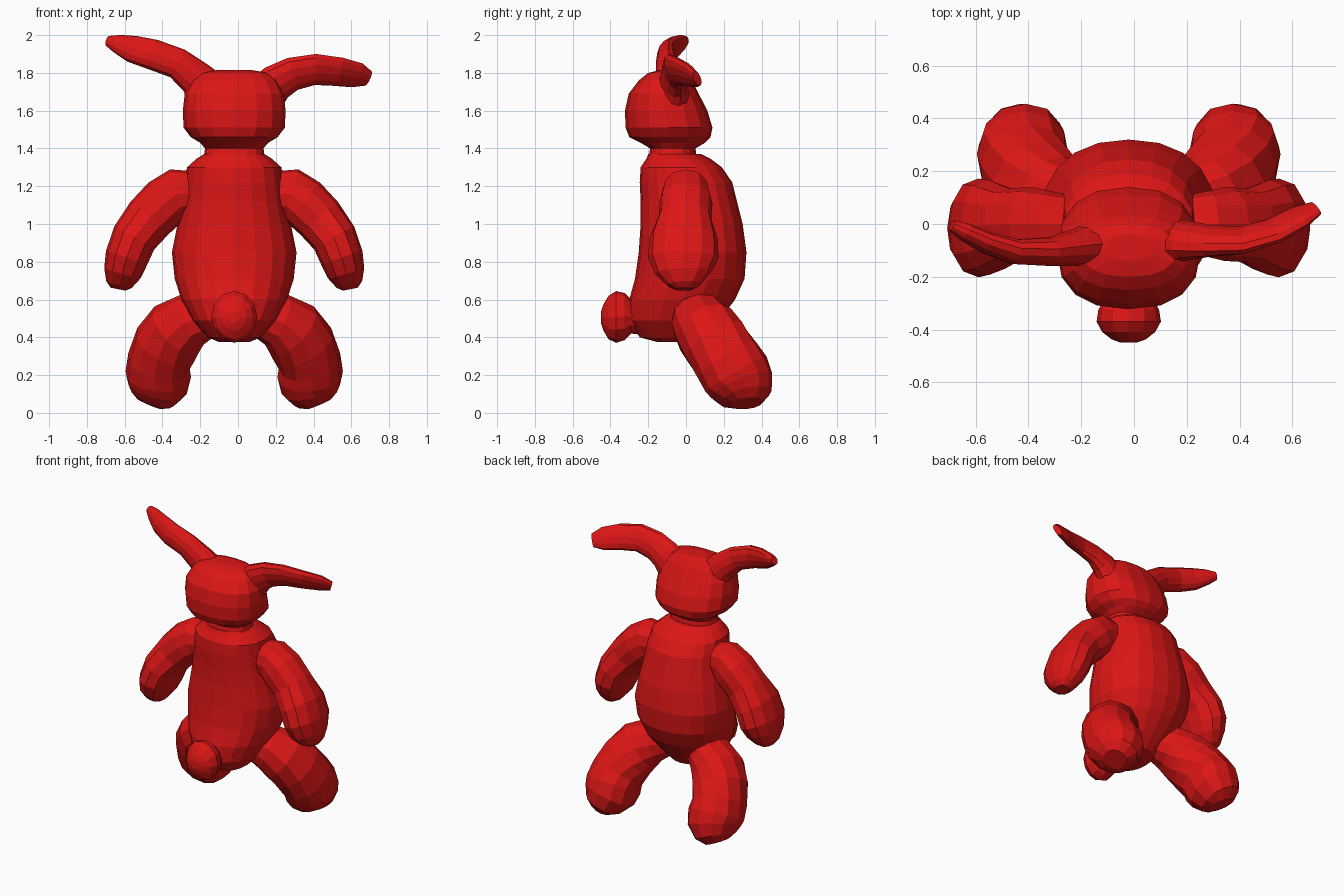
import bpy, bmesh, math
from mathutils import Vector

mat = bpy.data.materials.new("red_plush")
mat.diffuse_color = (0.72, 0.008, 0.008, 1)
MID = -0.02  # the figure's own middle plane


def loft(name, rings, sides=12, axis=None, power=1.0, mirror=False, hint=(0, 1, 0)):
    """rings: (x, y, z, half size towards hint, half size across)"""
    pts = [Vector(r[:3]) for r in rings]
    bm = bmesh.new()
    loops = []
    for i, r in enumerate(rings):
        t = Vector(axis) if axis else pts[min(i + 1, len(pts) - 1)] - pts[max(i - 1, 0)]
        t.normalize()
        h = Vector(hint) if abs(t.y) < 0.95 else Vector((0, 0, 1))
        u = (h - t * h.dot(t)).normalized()
        v = t.cross(u)
        loop = []
        for k in range(sides):
            a = 2 * math.pi * k / sides
            c, s = math.cos(a), math.sin(a)
            c = math.copysign(abs(c) ** power, c)
            s = math.copysign(abs(s) ** power, s)
            p = pts[i] + u * c * r[3] + v * s * r[4]
            if mirror:
                p.x = 2 * MID - p.x
            loop.append(bm.verts.new(p))
        loops.append(loop)
    for a, b in zip(loops, loops[1:]):
        for k in range(sides):
            n = (k + 1) % sides
            bm.faces.new((a[k], a[n], b[n], b[k]))
    bm.faces.new(loops[0])
    bm.faces.new(loops[-1])
    bmesh.ops.recalc_face_normals(bm, faces=bm.faces)
    me = bpy.data.meshes.new(name)
    bm.to_mesh(me)
    bm.free()
    me.materials.append(mat)
    ob = bpy.data.objects.new(name, me)
    bpy.context.collection.objects.link(ob)
    return ob


UP = (0, 0, 1)

# pear-shaped torso
loft("body", [
    (MID, -0.06, 0.375, 0.09, 0.08), (MID, -0.075, 0.40, 0.17, 0.14),
    (MID, -0.065, 0.49, 0.24, 0.22), (MID, -0.02, 0.60, 0.28, 0.28),
    (MID, 0.02, 0.71, 0.29, 0.315), (MID, 0.035, 0.85, 0.285, 0.33),
    (MID, 0.03, 1.00, 0.27, 0.30), (MID, 0.015, 1.12, 0.255, 0.275),
    (MID, 0.0, 1.22, 0.245, 0.262), (MID, -0.025, 1.30, 0.215, 0.25),
    (MID, -0.04, 1.345, 0.17, 0.20), (MID, -0.06, 1.37, 0.14, 0.16)],
    sides=20, axis=UP, power=0.9)

# head with narrow neck
loft("head", [
    (MID, -0.07, 1.33, 0.13, 0.165), (MID, -0.07, 1.40, 0.12, 0.155),
    (MID, -0.07, 1.43, 0.17, 0.18), (MID, -0.085, 1.46, 0.215, 0.23),
    (MID, -0.09, 1.51, 0.23, 0.268), (MID, -0.105, 1.60, 0.218, 0.272),
    (MID, -0.118, 1.69, 0.185, 0.262), (MID, -0.11, 1.76, 0.14, 0.225),
    (MID, -0.10, 1.80, 0.10, 0.18), (MID, -0.09, 1.815, 0.05, 0.09)],
    sides=16, axis=UP, power=0.85)

# stubby tail
loft("tail", [
    (MID, -0.20, 0.51, 0.10, 0.10), (MID, -0.29, 0.51, 0.09, 0.095),
    (MID, -0.325, 0.51, 0.125, 0.115), (MID, -0.37, 0.508, 0.137, 0.122),
    (MID, -0.41, 0.505, 0.115, 0.10), (MID, -0.437, 0.505, 0.07, 0.065),
    (MID, -0.45, 0.505, 0.03, 0.03)], axis=(0, 1, 0))

# floppy ears, one higher than the other
loft("left_ear", [
    (-0.15, -0.08, 1.69, 0.09, 0.12), (-0.225, -0.09, 1.775, 0.07, 0.095),
    (-0.32, -0.105, 1.85, 0.055, 0.083), (-0.45, -0.105, 1.897, 0.048, 0.082),
    (-0.56, -0.07, 1.927, 0.04, 0.073), (-0.64, -0.03, 1.955, 0.034, 0.05),
    (-0.69, -0.005, 1.97, 0.022, 0.028)], hint=(0, 1, -0.15))
loft("right_ear", [
    (0.13, -0.07, 1.67, 0.09, 0.12), (0.205, -0.065, 1.75, 0.07, 0.105),
    (0.29, -0.065, 1.795, 0.052, 0.096), (0.41, -0.062, 1.818, 0.043, 0.09),
    (0.53, -0.025, 1.806, 0.037, 0.085), (0.63, 0.028, 1.787, 0.03, 0.075),
    (0.69, 0.06, 1.77, 0.02, 0.045)], hint=(0, 1, 0.45))

for side, flip in (("right", False), ("left", True)):
    # drooping arm with a broad paw
    loft(side + "_arm", [
        (0.20, 0.0, 1.16, 0.11, 0.12), (0.28, 0.0, 1.16, 0.125, 0.135),
        (0.345, 0.0, 1.115, 0.14, 0.137), (0.43, -0.005, 1.03, 0.14, 0.132),
        (0.51, -0.012, 0.925, 0.18, 0.122), (0.55, -0.015, 0.82, 0.187, 0.115),
        (0.572, -0.015, 0.74, 0.15, 0.10), (0.59, -0.01, 0.68, 0.09, 0.07),
        (0.595, -0.01, 0.655, 0.05, 0.04)],
        mirror=flip, power=0.9)
    # leg bent outward and down to a rounded foot
    loft(side + "_leg", [
        (0.10, 0.03, 0.52, 0.11, 0.11), (0.20, 0.065, 0.495, 0.15, 0.145),
        (0.285, 0.105, 0.44, 0.17, 0.17), (0.34, 0.16, 0.365, 0.18, 0.175),
        (0.378, 0.22, 0.275, 0.183, 0.168), (0.382, 0.265, 0.205, 0.187, 0.174),
        (0.39, 0.295, 0.145, 0.175, 0.165), (0.415, 0.318, 0.085, 0.14, 0.125),
        (0.43, 0.322, 0.05, 0.08, 0.075)],
        mirror=flip, power=0.9)
